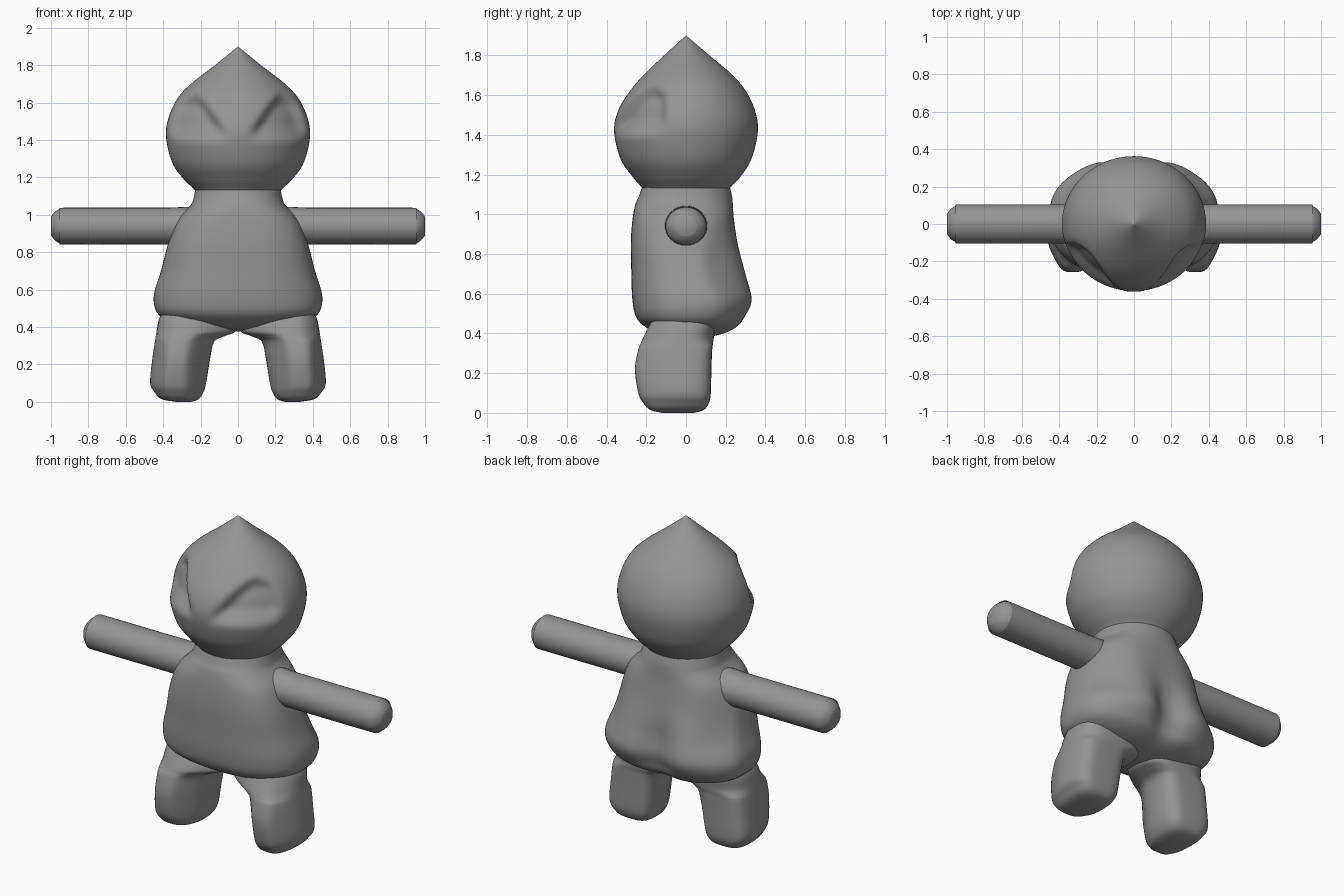
import bpy, bmesh, math

if "Cube" in bpy.data.objects:
    bpy.data.objects.remove(bpy.data.objects["Cube"])

grey = bpy.data.materials.new("plain grey")
grey.diffuse_color = (0.3, 0.3, 0.3, 1)
grey.use_nodes = True
grey.node_tree.nodes["Principled BSDF"].inputs["Base Color"].default_value = grey.diffuse_color


def spline(keys, steps):
    """Smoothly interpolate a list of equal-length tuples."""
    out = []
    for i in range(len(keys) - 1):
        p0, p1 = keys[max(i - 1, 0)], keys[i]
        p2, p3 = keys[i + 1], keys[min(i + 2, len(keys) - 1)]
        for s in range(steps):
            t = s / steps
            out.append([b + 0.5 * t * (c - a + t * (2 * a - 5 * b + 4 * c - d
                        + t * (3 * (b - c) + d - a)))
                        for a, b, c, d in zip(p0, p1, p2, p3)])
    return out + [list(keys[-1])]


def ramp(t):
    t = min(max(t, 0), 1)
    return t * t * (3 - 2 * t)


def gauss(t):
    return math.exp(-t * t)


def loft(name, keys, steps=5, seg=64, shape=None, angle=60):
    """Skin rounded sections: (z, x left, x right, y front, y back, squareness)."""
    bm = bmesh.new()
    rings = []
    for z, x0, x1, y0, y1, n in spline(keys, steps):
        ring = []
        for k in range(seg):
            a = 2 * math.pi * k / seg
            c, s = math.cos(a), math.sin(a)
            x = (x0 + x1) / 2 + (x1 - x0) / 2 * math.copysign(abs(c) ** (2 / n), c)
            y = (y0 + y1) / 2 + (y1 - y0) / 2 * math.copysign(abs(s) ** (2 / n), s)
            ring.append(bm.verts.new(shape(x, y, z) if shape else (x, y, z)))
        rings.append(ring)
    for a, b in zip(rings, rings[1:]):
        for k in range(seg):
            j = (k + 1) % seg
            bm.faces.new((a[k], a[j], b[j], b[k]))
    bm.faces.new(rings[0][::-1])
    bm.faces.new(rings[-1])
    bmesh.ops.recalc_face_normals(bm, faces=bm.faces)
    me = bpy.data.meshes.new(name)
    bm.to_mesh(me)
    bm.free()
    ob = bpy.data.objects.new(name, me)
    bpy.context.collection.objects.link(ob)
    me.materials.append(grey)
    bpy.ops.object.select_all(action='DESELECT')
    ob.select_set(True)
    bpy.context.view_layer.objects.active = ob
    bpy.ops.object.shade_smooth_by_angle(angle=math.radians(angle))
    return ob


# Head: pointed drop with two shallow eye sockets under slanted brows
def sockets(x, y, z):
    if y < 0:
        ax = abs(x)
        brow = 1.43 + 0.25 * ramp(ax / 0.25)
        d = ramp((z - 1.38) / 0.11) * ramp((brow - z) / 0.11)
        d *= ramp(ax / 0.12) * ramp((-y - 0.07) / 0.14)
        x, y = x * (1 - 0.06 * d), y + 0.06 * d
    return x, y, z


head = [(1.09, 0.21, -0.205, 0.205), (1.13, 0.228, -0.22, 0.22),
        (1.19, 0.29, -0.27, 0.275), (1.28, 0.352, -0.33, 0.33),
        (1.42, 0.385, -0.362, 0.362), (1.53, 0.368, -0.338, 0.345),
        (1.63, 0.318, -0.275, 0.295), (1.71, 0.24, -0.205, 0.225),
        (1.80, 0.123, -0.11, 0.118), (1.90, 0.001, -0.001, 0.001)]
loft("head", [(z, -r, r, f, b, 2) for z, r, f, b in head], 8, 96, sockets)


# Body: pear-shaped with a flat front and a broad cleft behind
def cleft(x, y, z):
    if y > 0:
        k = ramp(y / 0.22)
        y -= 0.075 * gauss(x / 0.1) * gauss((z - 0.58) / 0.17) * k
        y -= 0.05 * gauss((abs(x) - 0.38) / 0.12) * gauss((z - 0.75) / 0.2) * k
    return x, y, z


body = [(0.375, 0.06, -0.05, 0.08, 2), (0.395, 0.25, -0.13, 0.19, 2.2),
        (0.43, 0.37, -0.20, 0.265, 2.4), (0.48, 0.435, -0.25, 0.305, 2.6),
        (0.57, 0.45, -0.27, 0.345, 2.6), (0.70, 0.412, -0.275, 0.312, 2.7),
        (0.85, 0.372, -0.278, 0.265, 2.8), (0.97, 0.325, -0.27, 0.242, 2.7),
        (1.05, 0.255, -0.255, 0.236, 2.4), (1.09, 0.237, -0.237, 0.232, 2.2),
        (1.14, 0.228, -0.22, 0.22, 2)]
loft("body", [(z, -r, r, f, b, n) for z, r, f, b, n in body], 6, 96, cleft)


# Legs: blocky and splayed, narrowing to a rounded ridge at the front
def ridge(x, y, z):
    return 0.35 + (x - 0.35) * (1 - 0.5 * ramp((-y - 0.04) / 0.24)), y, max(z, 0)


arm = [(0.20, 0.105), (0.28, 0.102), (0.34, 0.1), (0.42, 0.098), (0.91, 0.098),
       (0.94, 0.096), (0.965, 0.086), (0.985, 0.07), (1.0, 0.05)]
leg = [(0.0, 0.25, 0.33, -0.12, 0.04, 3), (0.015, 0.21, 0.41, -0.18, 0.09, 3.6),
       (0.05, 0.185, 0.445, -0.215, 0.115, 4), (0.10, 0.17, 0.47, -0.24, 0.125, 4),
       (0.22, 0.15, 0.46, -0.257, 0.128, 4), (0.32, 0.128, 0.445, -0.24, 0.132, 4),
       (0.35, 0.075, 0.44, -0.228, 0.136, 3.2), (0.38, 0.01, 0.435, -0.215, 0.14, 2.8),
       (0.45, 0.03, 0.42, -0.18, 0.15, 2.8), (0.52, 0.08, 0.38, -0.14, 0.15, 3)]
for side, m in (("left", -1), ("right", 1)):
    loft(side + "_arm", [(x, -r, r, -r * 1.06, r * 1.06, 2) for x, r in arm], 3, 32,
         lambda a, y, x: (m * x, y, 0.94 + a), 50)
    loft(side + "_leg", leg, 4, 48,
         lambda x, y, z: (m * ridge(x, y, z)[0], y, max(z, 0)))
